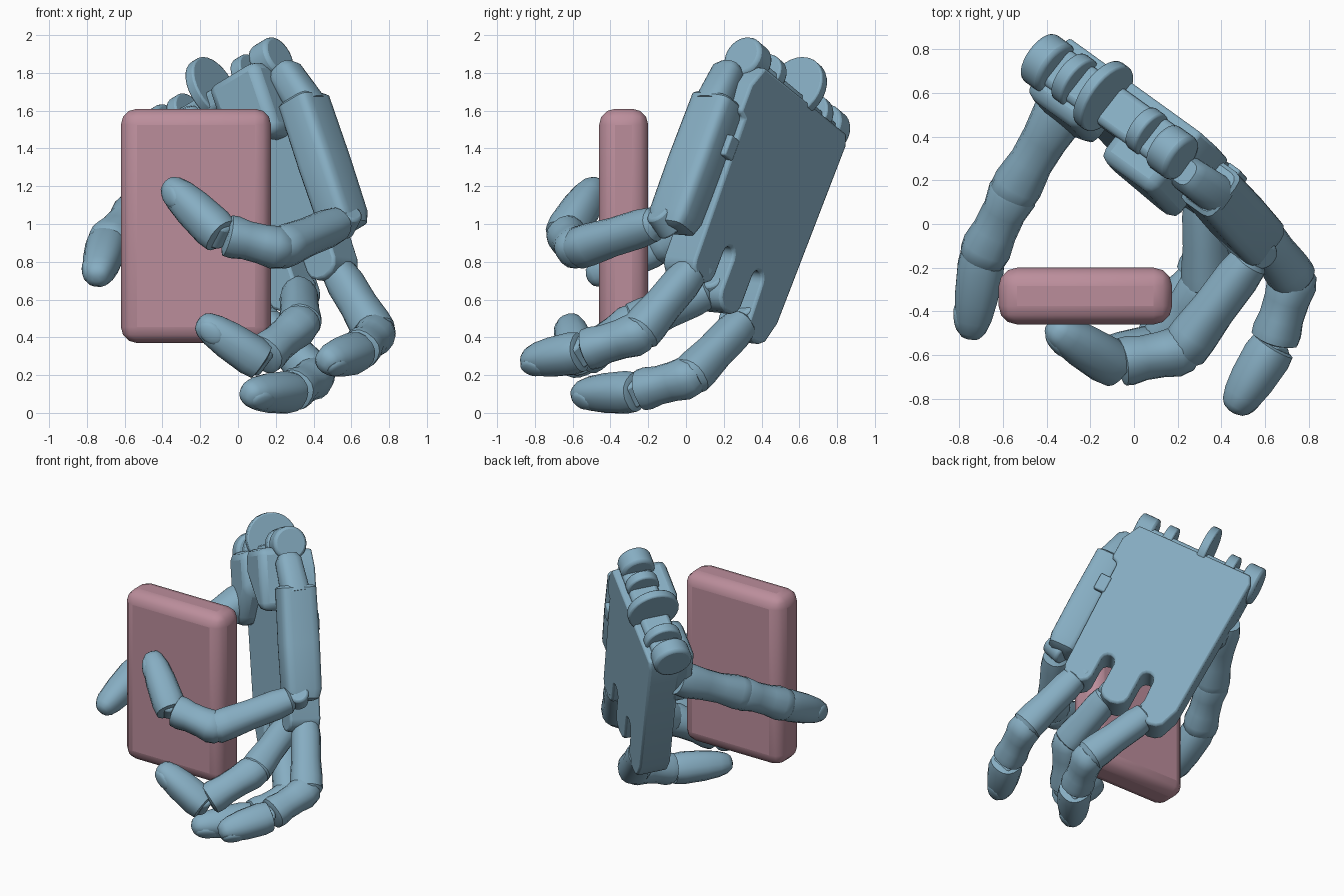
import bpy, bmesh, math
from mathutils import Vector as V, Matrix

if "Cube" in bpy.data.objects:
    bpy.data.objects.remove(bpy.data.objects["Cube"])

# palm frame: d = wrist to fingers, e = toward index side, n = back of hand
W = V((-0.06, 0.645, 1.79))
d = V((0.30, -0.33, -0.89)).normalized()
e = V((-0.72, 0.515, -0.46))
e = (e - d * e.dot(d)).normalized()
n = d.cross(e)
PALM = Matrix.Translation(W) @ Matrix((d, e, n)).transposed().to_4x4()


def material(name, color):
    m = bpy.data.materials.new(name)
    m.diffuse_color = (*color, 1)
    m.use_nodes = True
    m.node_tree.nodes["Principled BSDF"].inputs["Base Color"].default_value = m.diffuse_color
    return m


BLUE = material("blue_grey", (0.24, 0.42, 0.54))
PINK = material("dusty_pink", (0.50, 0.27, 0.33))


def finish(name, bm, mat=BLUE, bevel=0, segments=2):
    bmesh.ops.recalc_face_normals(bm, faces=bm.faces)
    me = bpy.data.meshes.new(name)
    bm.to_mesh(me)
    bm.free()
    me.materials.append(mat)
    ob = bpy.data.objects.new(name, me)
    bpy.context.collection.objects.link(ob)
    if bevel:
        mod = ob.modifiers.new("bevel", 'BEVEL')
        mod.width, mod.segments = bevel, segments
        mod.limit_method, mod.angle_limit = 'ANGLE', math.radians(40)
    return ob


def block(name, lo, hi, frame=PALM, mat=BLUE, bevel=0.03, segments=2):
    lo, hi = V(lo), V(hi)
    bm = bmesh.new()
    bmesh.ops.create_cube(bm, size=1, matrix=frame @ Matrix.Translation((lo + hi) / 2)
                          @ Matrix.Diagonal((*(hi - lo), 1)))
    return finish(name, bm, mat, bevel, segments)


def extrude_profile(name, pts, top, bottom, bevel=0.015):
    """Outline of (d, e) points extruded through the palm thickness."""
    bm = bmesh.new()
    face = bm.faces.new([bm.verts.new(PALM @ V((x, y, top))) for x, y in pts])
    res = bmesh.ops.extrude_face_region(bm, geom=[face])
    bmesh.ops.translate(bm, vec=(bottom - top) * n,
                        verts=[v for v in res["geom"] if isinstance(v, bmesh.types.BMVert)])
    return finish(name, bm, bevel=bevel)


def disc(name, center, axis, r, width, bevel=0.015):
    bm = bmesh.new()
    rot = V(axis).to_track_quat('Z', 'Y').to_matrix().to_4x4()
    bmesh.ops.create_cone(bm, cap_ends=True, segments=28, radius1=r, radius2=r, depth=width,
                          matrix=Matrix.Translation(center) @ rot)
    return finish(name, bm, bevel=bevel)


def link(name, a, b, profile, up, squash=1.0, power=1.0, sides=16):
    """Loft rings along a-b; profile = (position along length, radius)."""
    a, b = V(a), V(b)
    t = (b - a).normalized()
    u = (up - t * up.dot(t)).normalized()
    s = t.cross(u)
    bm = bmesh.new()
    rings = []
    for f, r in profile:
        ring = []
        for i in range(sides):
            q = 2 * math.pi * (i + 0.5) / sides
            c, w = math.cos(q), math.sin(q)
            c = math.copysign(abs(c) ** power, c)
            w = math.copysign(abs(w) ** power, w)
            ring.append(bm.verts.new(a.lerp(b, f) + r * (u * c * squash + s * w)))
        rings.append(ring)
    for p, q in zip(rings, rings[1:]):
        for i in range(sides):
            j = (i + 1) % sides
            bm.faces.new((p[i], p[j], q[j], q[i]))
    bm.faces.new(rings[0])
    bm.faces.new(rings[-1])
    return finish(name, bm)


PROX = [(0.1, .06), (0.15, .088), (0.3, .098), (0.6, .098), (0.85, .108), (0.98, .108), (1.06, .075)]
MID = [(-0.2, .06), (-0.1, .095), (0.08, .11), (0.3, .1), (0.55, .098), (0.74, .108), (0.86, .105), (0.89, .08)]
TIP = [(-0.06, .08), (-0.04, .1), (0.12, .108), (0.5, .1), (0.75, .086), (0.9, .068), (0.97, .048), (1.0, .02)]


def digit(name, pts, profiles=(PROX, MID, TIP)):
    p = [V(x) for x in pts]
    dirs = [(p[i + 1] - p[i]).normalized() for i in range(3)]
    axis = dirs[0].cross(dirs[2]).normalized()
    parts = ("proximal", "middle", "tip")
    for i in range(3):
        link(f"{name}_{parts[i]}", p[i], p[i + 1], profiles[i], axis.cross(dirs[i]), power=0.85)
        disc(f"{name}_hinge_{i}", p[i] + dirs[i] * 0.02, axis, 0.07, 0.14)
    # nail on the outer side of the tip, tilted with its taper
    out = -axis.cross(dirs[2])
    fwd = (dirs[2] - out * 0.25).normalized()
    up = (out + dirs[2] * 0.25).normalized()
    bm = bmesh.new()
    rot = Matrix((fwd, up.cross(fwd), up)).transposed().to_4x4()
    bmesh.ops.create_uvsphere(bm, u_segments=16, v_segments=8, radius=1,
                              matrix=Matrix.Translation(p[2].lerp(p[3], 0.78) + out * 0.065)
                              @ rot @ Matrix.Diagonal((0.075, 0.055, 0.024, 1)))
    finish(name + "_nail", bm)


# palm plate: three rounded knuckle tongues with narrow slots between
def arc(cx, cy, rx, ry, sign):
    return [(cx + sign * rx * math.sin(math.pi * k / 6), cy - ry * math.cos(math.pi * k / 6))
            for k in range(7)]


outline = [(0.15, -0.40), (0.28, -0.46), (0.44, -0.46), (0.46, -0.41)]
for c, far in ((-0.29, 1.28), (0.0, 1.32), (0.30, 1.35)):
    outline += arc(far, c, 0.08, 0.10, 1)
    if c < 0.2:
        outline += arc(1.14, c + 0.145, 0.05, 0.045, -1)
outline += [(1.26, 0.43), (0.20, 0.45), (0.14, 0.42)]
extrude_profile("palm_plate", outline, 0.045, -0.17)

# fleshy palm pads, sloping in toward the middle of the palm
extrude_profile("palm_pad_outer", [(0.13, -0.40), (0.13, -0.06), (0.30, -0.06), (0.55, -0.28), (0.55, -0.40)],
                -0.1, -0.32, 0.05)
extrude_profile("palm_pad_thumb", [(0.13, 0.10), (0.13, 0.45), (0.62, 0.45), (0.62, 0.3), (0.4, 0.10)],
                -0.1, -0.28, 0.06)

# wrist lugs
for i, (dd, ee, nn, r, w) in enumerate([(.11, -.37, -.11, .115, .13), (.13, .42, -.11, .13, .12),
                                        (.11, -.2, -.1, .11, .07), (.06, .06, -.09, .175, .06),
                                        (.13, .26, -.1, .125, .07)]):
    disc(f"wrist_lug_{i}", PALM @ V((dd, ee, nn)), e, r, w, 0.02 if i < 2 else 0.01)
block("wrist_core", (0.10, -0.38, -0.2), (0.22, 0.42, 0.0), bevel=0.03)

# little finger metacarpal, its root and pivot tab
link("outer_metacarpal", (0.345, 0.175, 1.66), (0.575, -0.08, 0.97),
     [(0, .09), (0.02, .105), (0.5, .108), (0.9, .105), (0.98, .09), (1.0, .06)], n, squash=1.2, power=0.4)
link("metacarpal_root", (0.23, 0.24, 1.83), (0.37, 0.14, 1.62),
     [(0, .06), (0.15, .085), (1.0, .095)], n, power=0.7)
block("metacarpal_tab", (0.58, -0.47, -0.06), (0.70, -0.39, 0.05), bevel=0.01)

# fingers
digit("little_finger", [(0.58, -0.10, 1.02), (0.22, -0.58, 0.87), (-0.10, -0.64, 0.95), (-0.38, -0.47, 1.22)])
digit("ring_finger", [(0.50, 0.07, 0.80), (0.73, -0.25, 0.42), (0.63, -0.57, 0.32), (0.45, -0.86, 0.27)])
digit("middle_finger", [(0.32, 0.17, 0.67), (0.33, -0.28, 0.47), (0.11, -0.57, 0.28), (-0.21, -0.62, 0.49)])
digit("index_finger", [(0.11, 0.34, 0.52), (0.41, 0.02, 0.19), (0.28, -0.28, 0.11), (0.04, -0.59, 0.10)])

# thumb
T_PROX = [(-0.2, .11), (0.0, .12), (0.3, .105), (0.6, .1), (0.9, .115), (1.05, .11), (1.12, .09)]
T_MID = [(-0.1, .10), (0.05, .115), (0.3, .1), (0.6, .102), (0.85, .115), (1.0, .108), (1.08, .085)]
digit("thumb", [(-0.35, 0.49, 1.22), (-0.55, 0.15, 1.05), (-0.695, -0.15, 0.89), (-0.75, -0.52, 0.71)],
      (T_PROX, T_MID, TIP))

# held box
block("held_box", (-0.62, -0.46, 0.37), (0.175, -0.20, 1.61), Matrix.Identity(4), PINK, 0.085, 3)

# smooth shading with sharp edges kept
for ob in bpy.context.collection.objects:
    ob.select_set(True)
    bpy.context.view_layer.objects.active = ob
bpy.ops.object.shade_smooth_by_angle(angle=math.radians(35))
